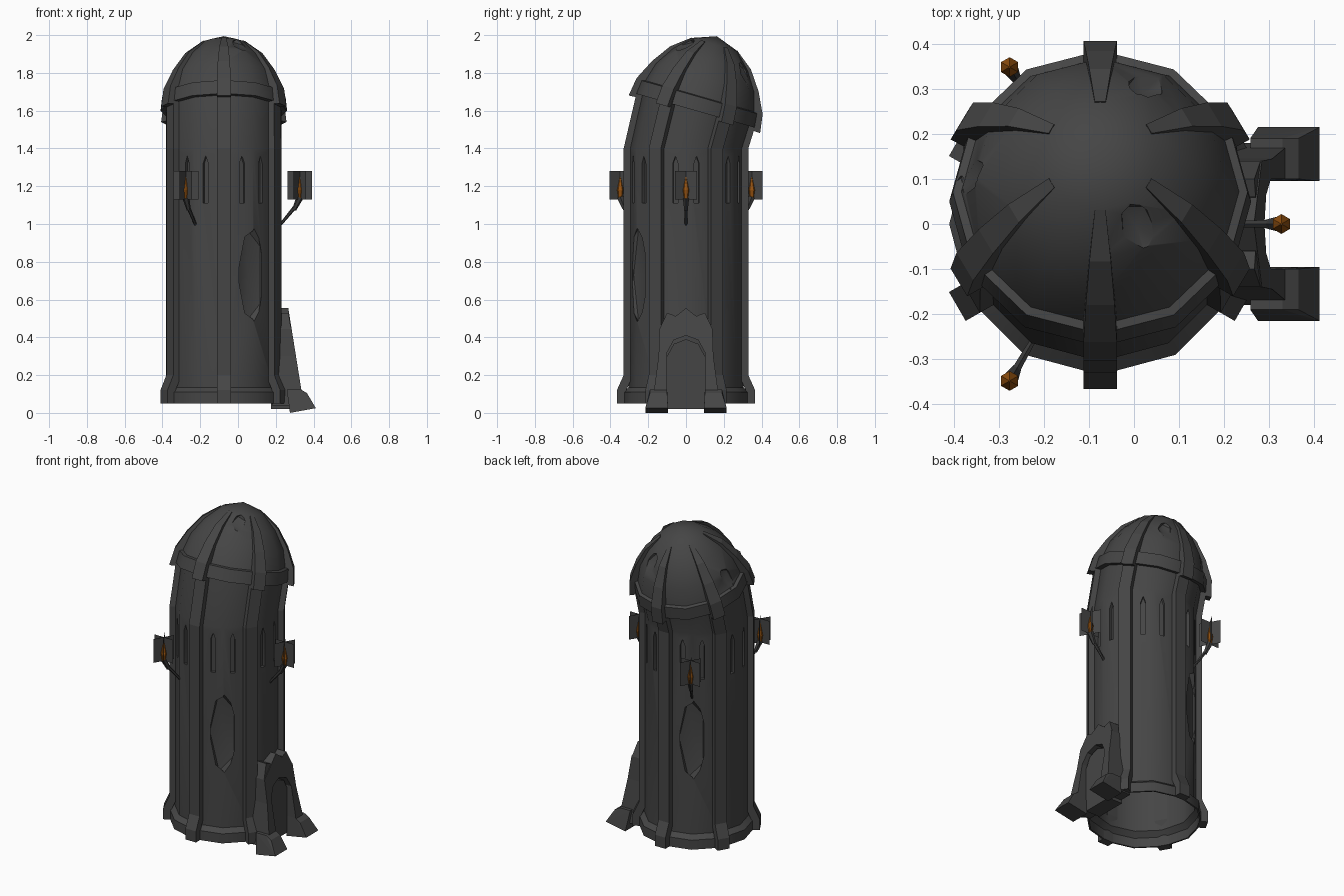
import bpy, bmesh, math
from math import radians, cos, sin
from mathutils import Matrix, Vector

if "Cube" in bpy.data.objects:
    bpy.data.objects.remove(bpy.data.objects["Cube"])


def material(name, rgb):
    m = bpy.data.materials.new(name)
    m.use_nodes = True
    m.diffuse_color = (*rgb, 1)
    bsdf = next(n for n in m.node_tree.nodes if n.type == 'BSDF_PRINCIPLED')
    bsdf.inputs["Base Color"].default_value = (*rgb, 1)
    bsdf.inputs["Roughness"].default_value = 0.9
    return m


STONE = material("dark stone", (0.06, 0.06, 0.06))
IRON = material("torch iron", (0.045, 0.045, 0.045))
FLAME = material("flame orange", (0.3, 0.085, 0.005))

# Frames: upright shaft, and the dome leaning backwards
SHAFT = Matrix.Translation((-0.075, 0, 0))
DOME = Matrix.Translation((-0.075, 0.05, 1.6)) @ Matrix.Rotation(radians(-16), 4, 'X')
RIB_ANGLES = range(30, 390, 60)
PANEL_ANGLES = range(0, 360, 60)


def finish(name, bm, mat):
    bmesh.ops.remove_doubles(bm, verts=bm.verts, dist=1e-5)
    bmesh.ops.recalc_face_normals(bm, faces=bm.faces)
    mesh = bpy.data.meshes.new(name)
    bm.to_mesh(mesh)
    bm.free()
    ob = bpy.data.objects.new(name, mesh)
    bpy.context.collection.objects.link(ob)
    if mat:
        mesh.materials.append(mat)
    return ob


def activate(ob):
    bpy.ops.object.select_all(action='DESELECT')
    ob.select_set(True)
    bpy.context.view_layer.objects.active = ob


def smooth(ob, angle=35):
    activate(ob)
    bpy.ops.object.shade_smooth_by_angle(angle=radians(angle))


def bridge(bm, rings):
    for a, b in zip(rings, rings[1:]):
        for i in range(len(a)):
            j = (i + 1) % len(a)
            bm.faces.new((a[i], a[j], b[j], b[i]))


def lathe(name, profile, mat, sides=12):
    """Revolve (frame, radius, height) points that start and end on the axis."""
    bm = bmesh.new()
    turns = [2 * math.pi * i / sides for i in range(sides)]
    rings = [[bm.verts.new(f @ Vector((r * cos(t), r * sin(t), h))) for t in turns]
             for f, r, h in profile]
    bridge(bm, rings)
    bmesh.ops.dissolve_degenerate(bm, edges=bm.edges, dist=1e-6)
    return finish(name, bm, mat)


def prism(bm, outline, depth, matrix):
    """Extrude an XY outline from -depth/2 to depth/2 along Z."""
    rings = [[bm.verts.new(matrix @ Vector((x, y, z))) for x, y in outline]
             for z in (-depth / 2, depth / 2)]
    bridge(bm, rings)
    for ring in rings:
        bm.faces.new(ring)


def hull(name, points, mat):
    bm = bmesh.new()
    for p in points:
        bm.verts.new(p)
    bmesh.ops.convex_hull(bm, input=bm.verts)
    bmesh.ops.dissolve_limit(bm, angle_limit=0.01, verts=bm.verts, edges=bm.edges)
    return finish(name, bm, mat)


def facing(position, normal):
    """Local Z points along the normal and local Y points up."""
    turn = Vector(normal).to_track_quat('Z', 'Y').to_matrix().to_4x4()
    return Matrix.Translation(position) @ turn


def dent(bm, matrix, scale):
    bmesh.ops.create_icosphere(bm, subdivisions=1, radius=1,
                               matrix=matrix @ Matrix.Diagonal((*scale, 1)))


def cut(target, bm):
    cutter = finish("cutter", bm, None)
    cutter.hide_render = True
    mod = target.modifiers.new("cut", 'BOOLEAN')
    mod.operation, mod.solver, mod.object = 'DIFFERENCE', 'EXACT', cutter
    activate(target)
    bpy.ops.object.modifier_apply(modifier=mod.name)
    bpy.data.objects.remove(cutter)


def out(angle):
    return Vector((cos(radians(angle)), sin(radians(angle)), 0))


# Hollow shaft with a stepped foot and a bent top
shaft_points = [(0, 1.35), (0.25, 1.35), (0.25, 0.45), (0.295, 0.4), (0.295, 0.14),
                (0.325, 0.11), (0.325, 0.05), (0.335, 0.05), (0.335, 0.11),
                (0.305, 0.135), (0.305, 1.4)]
shaft = lathe("tower_shaft", [(SHAFT, r, h) for r, h in shaft_points]
              + [(DOME, 0.305, 0.05), (DOME, 0, 0.05)], STONE)

# Arrow slits in pairs, and two long gashes
cuts = bmesh.new()
slit = [(-0.014, 1.11), (0.014, 1.11), (0.014, 1.32), (0, 1.36), (-0.014, 1.32)]
for panel in PANEL_ANGLES:
    for side in (-11, 11):
        n = out(panel + side)
        prism(cuts, slit, 0.06, SHAFT @ facing(n * 0.306, n))
for panel in (-60, 120):
    n = out(panel)
    dent(cuts, SHAFT @ facing(n * 0.295 + Vector((0, 0, 0.73)), n), (0.085, 0.29, 0.042))
cut(shaft, cuts)
smooth(shaft)

# Dome with a rim band and three battered dents
dome_points = [(0, 0), (0.335, 0), (0.327, 0.075), (0.308, 0.08), (0.278, 0.183),
               (0.212, 0.282), (0.125, 0.365), (0, 0.41)]
dome = lathe("dome", [(DOME, r, h) for r, h in dome_points], STONE)
cuts = bmesh.new()
for x, y, z in ((0.09, -0.16, 0.32), (0.105, 0.2, 0.265), (-0.295, 0.02, 0.14)):
    dent(cuts, DOME @ facing((x, y, z), (x, y, z * 0.9)), (0.045, 0.08, 0.03))
cut(dome, cuts)
smooth(dome)


def rib(name, angle, path):
    """Loft a rectangle along (frame, outer r, outer h, inner r, inner h, half width)."""
    bm = bmesh.new()
    n, t = out(angle), out(angle + 90)
    up = Vector((0, 0, 1))
    rings = []
    for f, r, h, ri, hi, w in path:
        corners = ((r, h, -w), (r, h, w), (ri, hi, w), (ri, hi, -w))
        rings.append([bm.verts.new(f @ (n * a + up * b + t * c)) for a, b, c in corners])
    bridge(bm, rings)
    bm.faces.new(rings[0])
    bm.faces.new(rings[-1])
    return finish(name, bm, STONE)


# Six ribs climbing the shaft, each continued over the dome
W = 0.037
shaft_rib = [(SHAFT, r, h, r - 0.05, h, W)
             for r, h in ((0.366, 0.05), (0.366, 0.12), (0.33, 0.2), (0.33, 1.4))]
shaft_rib.append((DOME, 0.328, 0.05, 0.278, 0.05, W))
dome_rib = [(DOME, r, h, r * 0.86, h * 0.86, w) for r, h, w in (
    (0.362, -0.02, W), (0.347, 0.08, W), (0.293, 0.19, 0.032),
    (0.222, 0.291, 0.024), (0.125, 0.367, 0.012))]
for i, angle in enumerate(RIB_ANGLES):
    rib(f"shaft_rib_{i + 1}", angle, shaft_rib)
    rib(f"dome_rib_{i + 1}", angle, dome_rib)

# Leaning door surround: one closed arch outline, front face sloped back
half = [(0.1, 0.04), (0.1, 0.32), (0.065, 0.385), (0, 0.41)]
crown = [(0, 0.555), (0.06, 0.515), (0.1, 0.53), (0.14, 0.445), (0.145, 0.3), (0.18, 0.04)]
bm = bmesh.new()
for sign in (1, -1):
    inner = half
    outer = [crown[5], crown[4], crown[3], crown[0]]
    grid = []
    for (yi, zi), (yo, zo) in zip(inner, outer):
        ring = []
        for y, z in ((yi, zi), (yo, zo)):
            front = 0.355 - 0.16 * z
            ring += [(front, y * sign, z), (0.18, y * sign, z)]
        a, b, c, d = [bm.verts.new(p) for p in ring]
        grid.append([a, b, d, c])
    bridge(bm, grid)
    bm.faces.new(grid[0])
finish("door_surround", bm, STONE)

# Raised shoulders on the crown of the surround
for label, s in (("left", 1), ("right", -1)):
    tips = [crown[3], crown[2], crown[1], (0.05, 0.45)]
    hull(f"{label}_crown_shoulder",
         [(x, y * s, z) for y, z in tips for x in (0.19, 0.352 - 0.16 * z)], STONE)

# Recessed door leaf
bm = bmesh.new()
leaf = [(y, z - 0.02) for y, z in half] + [(-y, z - 0.02) for y, z in half[-2::-1]]
prism(bm, leaf, 0.1, facing((0.225, 0, 0), (1, 0, 0)))
finish("door_leaf", bm, STONE)

# Splayed foot blocks
for label, s in (("back", 1), ("front", -1)):
    base = [(x, y * s, z) for x, z in ((0.275, 0), (0.412, 0.025)) for y in (0.095, 0.215)]
    top = [(x, y * s, z) for x, z in ((0.258, 0.125), (0.33, 0.125), (0.365, 0.105))
           for y in (0.1, 0.19)]
    hull(f"{label}_door_foot", base + top, STONE)


def tube(name, start, end, r1, r2, mat):
    bm = bmesh.new()
    axis = end - start
    turn = axis.to_track_quat('Z', 'Y').to_matrix().to_4x4()
    bmesh.ops.create_cone(bm, cap_ends=True, segments=6, radius1=r1, radius2=r2,
                          depth=axis.length,
                          matrix=Matrix.Translation((start + end) / 2) @ turn)
    return finish(name, bm, mat)


# Three wall torches with crossed panels around a flame
for i, angle in enumerate((0, 120, 240)):
    n = out(angle)

    def at(r, z):
        return SHAFT @ (n * r + Vector((0, 0, z)))

    tube(f"torch_handle_{i + 1}", at(0.29, 0.985), at(0.385, 1.1), 0.007, 0.011, IRON)
    tube(f"torch_cup_{i + 1}", at(0.372, 1.075), at(0.402, 1.14), 0.011, 0.019, IRON)
    low = tube(f"flame_{i + 1}_lower", at(0.402, 1.13), at(0.402, 1.18), 0.012, 0.022, FLAME)
    top = tube(f"flame_{i + 1}_upper", at(0.402, 1.18), at(0.402, 1.25), 0.022, 0.002, FLAME)
    bm = bmesh.new()
    for turn in (0, 60, 120):
        d = out(angle + turn) * 0.066
        lower, upper = at(0.402, 1.13), at(0.402, 1.28)
        bm.faces.new([bm.verts.new(p) for p in (lower - d, lower + d, upper + d, upper - d)])
    finish(f"torch_panels_{i + 1}", bm, STONE)
